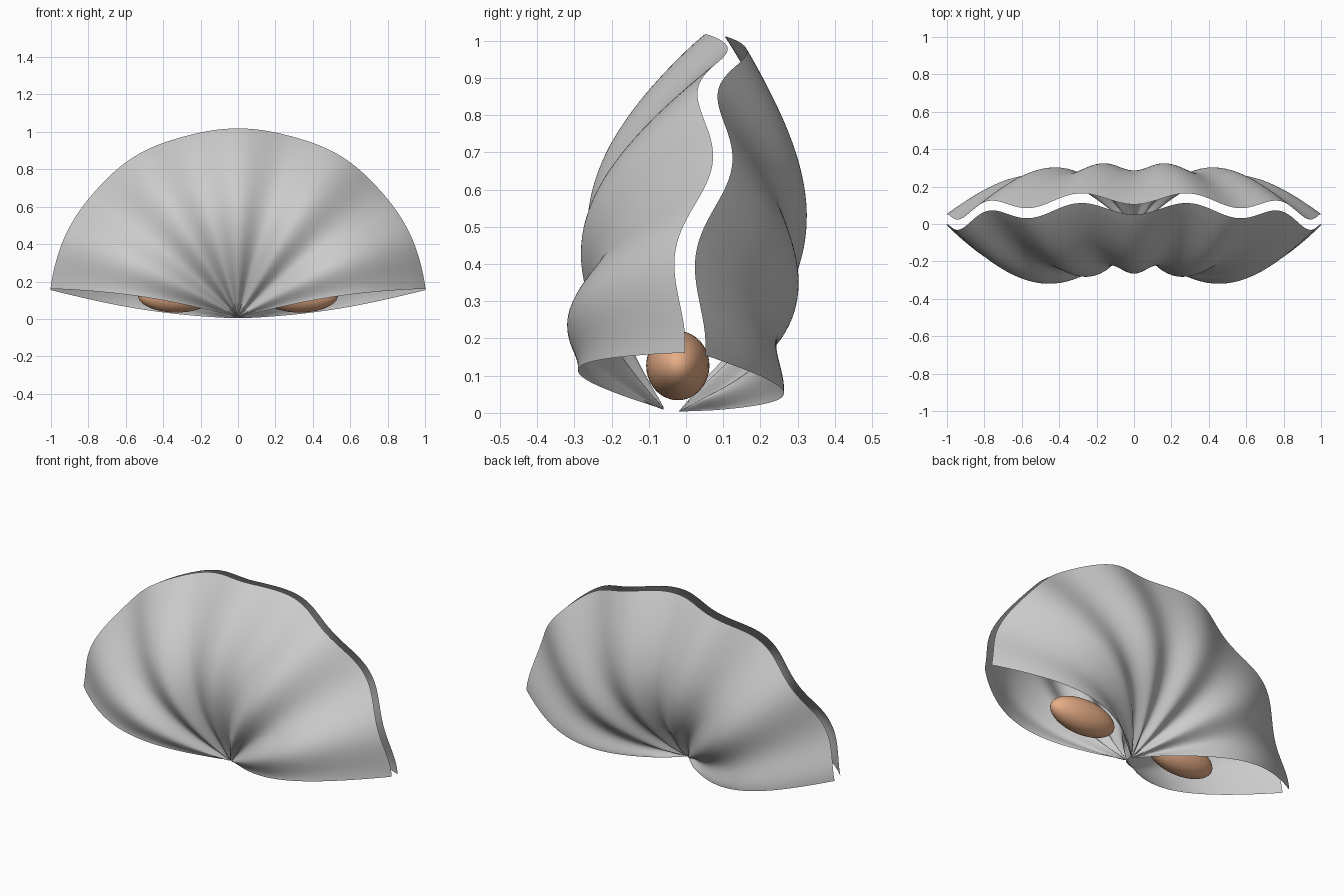
import bpy, bmesh, math

if "Cube" in bpy.data.objects:
    bpy.data.objects.remove(bpy.data.objects["Cube"])

TILT = math.radians(7)        # whole shell leans back about the hinge
A_END = math.radians(81)      # half-angle of the fan
N_ANG, N_RAD = 144, 48


def front_profile(t, a):
    # deep ribs, rib crest at the centre
    k = abs(a) / A_END
    bulge = (0.25 + 0.02 * k) * math.sin(math.pi * t) ** 0.93
    rib = 0.033 * t ** 0.35 * math.cos(11 * a)
    return -0.02 * (1 - t) - 0.015 * k ** 3 * t - bulge - rib


def back_profile(t, a):
    # softer ribs, rim wave follows the front rim with a constant gap
    k = abs(a) / A_END
    bulge = 0.245 * math.sin(math.pi * t) ** 0.97
    rib = (0.018 + 0.014 * t ** 3) * min(1, t / 0.1) * math.cos(11 * a)
    return 0.02 + 0.033 * t - 0.012 * k ** 3 * t + bulge - rib


def make_valve(name, profile, apex_z):
    bm = bmesh.new()

    def point(t, a):
        r = t * (1.015 + 0.012 * math.sin(math.pi * abs(a) / A_END))
        y, z = profile(t, a), r * math.cos(a)
        return (r * math.sin(a),
                -0.04 + y * math.cos(TILT) + z * math.sin(TILT),
                apex_z * (1 - t) + 0.006 * t + z * math.cos(TILT) - y * math.sin(TILT))

    apex = bm.verts.new(point(0, 0))
    rows = []
    for j in range(1, N_RAD + 1):
        t = (j / N_RAD) ** 1.25
        rows.append([bm.verts.new(point(t, A_END * (2 * i / N_ANG - 1)))
                     for i in range(N_ANG + 1)])
    for i in range(N_ANG):
        bm.faces.new((apex, rows[0][i], rows[0][i + 1]))
        for lo, hi in zip(rows, rows[1:]):
            bm.faces.new((lo[i], hi[i], hi[i + 1], lo[i + 1]))
    # normals point outwards
    if profile is front_profile:
        bmesh.ops.reverse_faces(bm, faces=bm.faces)
    for f in bm.faces:
        f.smooth = True
    bm.normal_update()
    if (sum(f.normal.y for f in bm.faces) > 0) != (profile is back_profile):
        bmesh.ops.reverse_faces(bm, faces=bm.faces)
    me = bpy.data.meshes.new(name)
    bm.to_mesh(me)
    bm.free()
    ob = bpy.data.objects.new(name, me)
    bpy.context.collection.objects.link(ob)
    return ob


# two shell halves
make_valve("front_shell", front_profile, 0.006)
make_valve("back_shell", back_profile, 0.006)

# pair of inner muscles
mat = bpy.data.materials.new("muscle_orange")
mat.diffuse_color = (0.8, 0.42, 0.24, 1)
mat.use_nodes = True
mat.node_tree.nodes["Principled BSDF"].inputs["Base Color"].default_value = mat.diffuse_color
for side, label in ((-1, "left"), (1, "right")):
    bpy.ops.mesh.primitive_uv_sphere_add(segments=40, ring_count=20, radius=1,
                                         location=(side * 0.33, -0.022, 0.127))
    ob = bpy.context.object
    ob.name = label + "_muscle"
    ob.scale = (0.205, 0.085, 0.093)
    ob.data.materials.append(mat)
    bpy.ops.object.shade_smooth()
